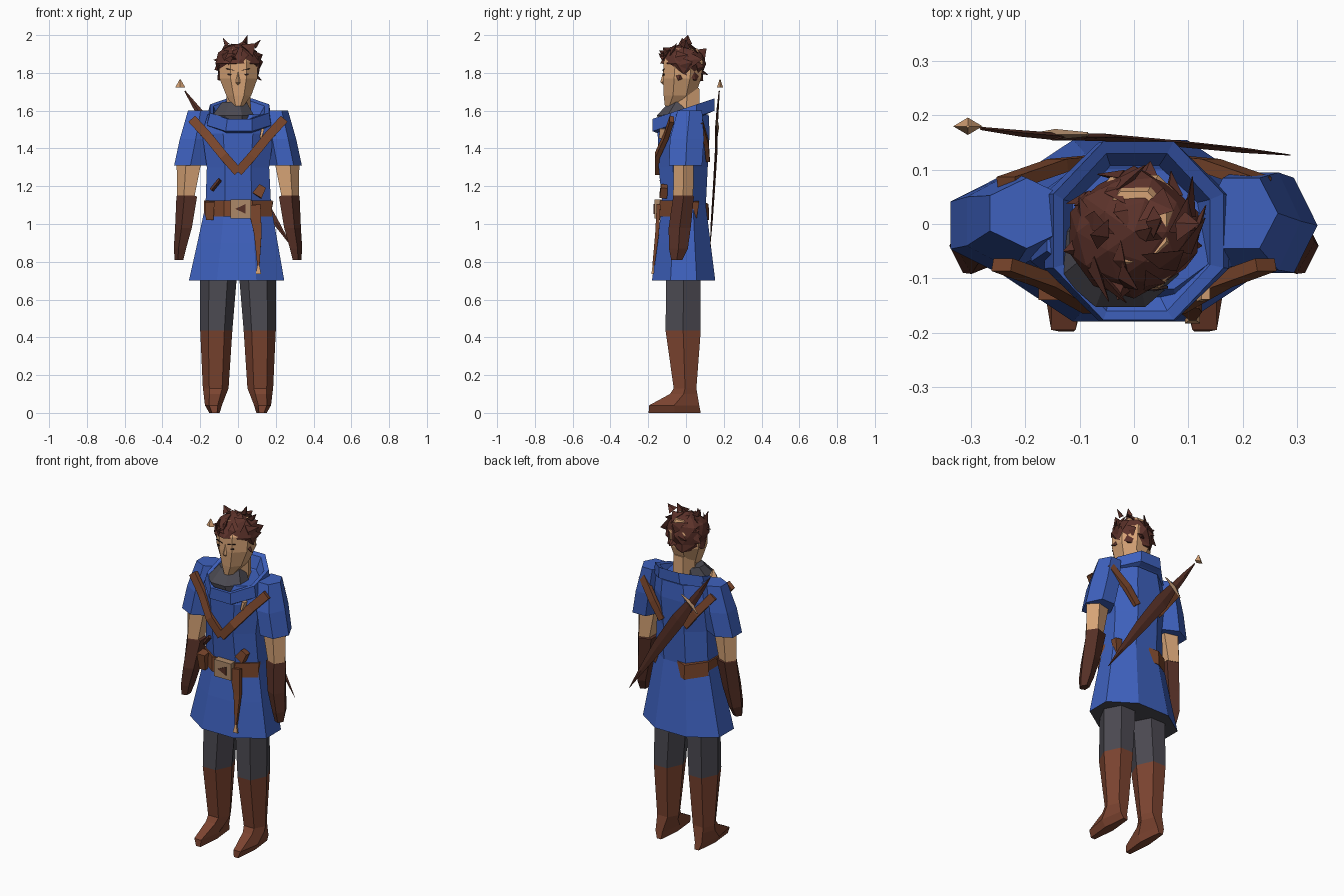
import bpy, bmesh, math, random
from mathutils import Vector as V

random.seed(11)


def material(name, rgb):
    m = bpy.data.materials.new(name)
    lin = [(c / 255 / 12.92) if c < 11 else ((c / 255 + 0.055) / 1.055) ** 2.4 for c in rgb]
    m.diffuse_color = (*lin, 1)
    return m


BLUE = material("blue cloth", (62, 97, 190))
GREY = material("grey cloth", (76, 74, 82))
SKIN = material("skin", (214, 163, 118))
BOOT = material("boot leather", (124, 68, 48))
GLOVE = material("dark leather", (86, 48, 38))
STRAP = material("strap leather", (122, 70, 44))
HAIR = material("brown hair", (92, 50, 42))
BUCKLE = material("buckle tan", (172, 136, 104))
INK = material("dark features", (40, 26, 24))


def finish(name, bm, mats):
    bmesh.ops.remove_doubles(bm, verts=bm.verts, dist=0.0005)
    bmesh.ops.recalc_face_normals(bm, faces=bm.faces)
    me = bpy.data.meshes.new(name)
    bm.to_mesh(me)
    bm.free()
    for m in mats:
        me.materials.append(m)
    ob = bpy.data.objects.new(name, me)
    bpy.context.collection.objects.link(ob)
    return ob


def skin_rings(bm, rings, seg=None):
    """Bridge equal-sized rings of points and cap both ends."""
    vs = [[bm.verts.new(p) for p in r] for r in rings]
    n = len(vs[0])
    for k in range(len(vs) - 1):
        for i in range(n):
            j = (i + 1) % n
            f = bm.faces.new((vs[k][i], vs[k][j], vs[k + 1][j], vs[k + 1][i]))
            f.material_index = seg[k] if seg else 0
    for r, s in ((vs[0], 0), (vs[-1], -1)):
        bm.faces.new(r).material_index = seg[s] if seg else 0


def loft(name, rings, n, mats, seg=None, phase=0.5, side=1):
    """Horizontal rings: (z, x0, x1, y0, y1[, tilt])."""
    ang = [(i + phase) * math.tau / n for i in range(n)]
    mc, ms = max(map(math.cos, ang)), max(map(math.sin, ang))
    pts = []
    for z, x0, x1, y0, y1, *t in rings:
        ring = []
        for a in ang:
            x = (x0 + x1) / 2 + (x1 - x0) / 2 * math.cos(a) / mc
            y = (y0 + y1) / 2 + (y1 - y0) / 2 * math.sin(a) / ms
            ring.append((x * side, y, z + (t[0] * y if t else 0)))
        pts.append(ring)
    bm = bmesh.new()
    skin_rings(bm, pts, seg)
    return finish(name, bm, mats)


def tube(bm, path, flat=(0, 1, 0), square=False):
    """Flattened bar through (point, half_width, half_thickness) stations."""
    pts = []
    for i, (p, w, t) in enumerate(path):
        d = V(path[min(i + 1, len(path) - 1)][0]) - V(path[max(i - 1, 0)][0])
        s = d.cross(V(flat)).normalized()
        u = s.cross(d).normalized()
        p = V(p)
        if square:
            pts.append([p + s * w + u * t, p - s * w + u * t, p - s * w - u * t, p + s * w - u * t])
        else:
            pts.append([p + s * w, p + u * t, p - s * w, p - u * t])
    skin_rings(bm, pts)


def bar(name, path, mat, square=False):
    bm = bmesh.new()
    tube(bm, path, square=square)
    return finish(name, bm, [mat])


# Tunic with a flared skirt, grey underside
tunic = loft("tunic", [(0.70, -.26, .245, -.18, .155), (0.90, -.215, .21, -.155, .13),
                       (1.10, -.172, .175, -.125, .105), (1.30, -.165, .165, -.145, .115),
                       (1.48, -.19, .19, -.15, .125), (1.58, -.16, .17, -.12, .12)], 8, [BLUE, GREY])
for p in tunic.data.polygons:
    if p.normal.z < -0.9:
        p.material_index = 1

# Cowl tilted forward with a grey undershirt rising inside it
loft("cowl", [(1.53, -.14, .15, -.12, .12, .5), (1.55, -.165, .175, -.178, .15, .33),
              (1.615, -.148, .165, -.177, .152, .33), (1.61, -.13, .14, -.16, .13, .33),
              (1.54, -.10, .10, -.12, .10, .2)], 8, [BLUE])
loft("undershirt", [(1.50, -.12, .09, -.14, .06), (1.575, -.135, .085, -.153, .04),
                    (1.645, -.085, .045, -.09, .03)], 8, [GREY])

for s, tag in ((-1, "left"), (1, "right")):
    # Sleeves, bare elbows and gloves
    loft(tag + "_sleeve", [(1.31, .165, .338, -.09, .085), (1.45, .14, .308, -.085, .095),
                           (1.60, .13, .265, -.045, .085)], 6, [BLUE], None, .25 - s * .25, s)
    loft(tag + "_arm", [(1.33, .18, .325, -.065, .04), (1.15, .22, .322, -.068, .038),
                        (1.145, .205, .326, -.068, .042), (0.98, .235, .333, -.092, .025),
                        (0.87, .268, .34, -.09, .01), (0.81, .285, .335, -.078, -.02)],
         5, [SKIN, GLOVE], [0, 1, 1, 1, 1], 0, s)
    # Trouser leg running into a boot with a turned-out foot
    loft(tag + "_leg", [(0.76, .003, .202, -.105, .078), (0.435, .03, .20, -.108, .078),
                        (0.13, .05, .186, -.065, .055), (0.10, .062, .182, -.085, .06),
                        (0.04, .085, .175, -.195, .07), (0.0, .097, .152, -.198, .078)],
         6, [GREY, BOOT], [0, 1, 1, 1, 1], 0, s)
    # Crossing shoulder straps, front and back
    bar(tag + "_front_strap", [((s * .243, -.075, 1.555), .024, .012), ((s * .16, -.105, 1.465), .024, .012),
                               ((s * .075, -.153, 1.36), .024, .012), ((0, -.153, 1.275), .024, .012)],
        STRAP, True)
    bar(tag + "_back_strap", [((s * .235, .075, 1.545), .022, .012), ((s * .14, .108, 1.43), .022, .012),
                              ((s * .075, .116, 1.34), .02, .01)], STRAP, True)
bar("strap_clasp", [((.12, -.125, 1.455), .005, .018), ((.132, -.125, 1.505), .008, .014)], SKIN, True)

# Belt sinking into the tunic at the right of the back, buckle, hanging end
belt = loft("belt", [(1.04, -.178, .18, -.143, .122), (1.125, -.18, .182, -.138, .12)], 8, [STRAP])
for v in belt.data.vertices:
    if v.co.y > 0 and v.co.x > 0:
        v.co.y *= .7
        v.co.x *= .85
    elif v.co.y > 0.1:
        v.co.z -= .02
bar("buckle", [((.015, -.148, 1.03), .055, .02), ((.015, -.148, 1.13), .055, .02)], BUCKLE, True)
bar("buckle_hole", [((.04, -.169, 1.08), .026, .003), ((-.012, -.169, 1.08), .001, .003)], GLOVE, True)
bar("belt_end", [((.085, -.145, 1.10), .035, .01), ((.105, -.153, 0.95), .02, .01),
                 ((.108, -.172, 0.78), .006, .006)], STRAP, True)
bar("belt_tip", [((.108, -.172, 0.79), .004, .004), ((.108, -.177, 0.735), .014, .006)], SKIN, True)
bar("belt_pouch", [((.10, -.12, 1.15), .028, .02), ((.13, -.115, 1.20), .02, .018)], STRAP, True)
bar("belt_toggle", [((-.14, -.115, 1.18), .012, .015), ((-.095, -.13, 1.235), .012, .01)], GLOVE)
bar("side_pouch", [((-.15, -.10, 1.025), .02, .025), ((-.15, -.11, 1.12), .026, .03)], STRAP, True)
bar("hip_pouch", [((.155, .045, 1.035), .014, .012), ((.165, .05, 1.12), .022, .02)], STRAP, True)

# Neck and head
loft("neck", [(1.55, -.065, .07, -.07, .075), (1.72, -.06, .065, -.06, .07)], 6, [SKIN], None, 0)
loft("head", [(1.625, -.03, .03, -.112, -.03), (1.68, -.062, .07, -.118, .05),
              (1.77, -.098, .103, -.122, .08), (1.86, -.10, .105, -.118, .09),
              (1.93, -.06, .06, -.07, .06)], 8, [SKIN])
bar("nose", [((0, -.114, 1.81), .005, .006), ((0, -.124, 1.75), .012, .012),
             ((0, -.114, 1.735), .005, .004)], SKIN)
for s, tag in ((-1, "left"), (1, "right")):
    bar(tag + "_eye", [((s * .036, -.121, 1.79), .005, .003), ((s * .054, -.117, 1.792), .004, .003)], INK, True)
    bar(tag + "_brow", [((s * .018, -.121, 1.813), .002, .003), ((s * .062, -.116, 1.822), .002, .003)], INK, True)

# Hair cap, cut higher over the face and full at the back
C, R = V((0, -.015, 1.85)), V((.12, .116, .105))
bm = bmesh.new()
bmesh.ops.create_icosphere(bm, subdivisions=2, radius=1)
for v in bm.verts:
    flat = math.hypot(v.co.x, v.co.y)
    if v.co.z < 0 and flat > .5:
        v.co.xy = v.co.xy * max(1, .93 / flat)
    v.co = C + v.co * R * random.uniform(.92, 1.06)
    floor = 1.84 if v.co.y < -.06 else 1.795 if v.co.y < -.025 else 1.73
    v.co.z = max(v.co.z, floor + random.uniform(0, .012))


def lock(d, out, sweep, w):
    base = C + d * R * 0.9
    tip = C + d * R * out + sweep
    tip.z = min(tip.z, 1.985)
    tube(bm, [(base, w, .012), (tip, .001, .001)], d)


# Broad tousled locks, with a few standing on the crown
for i in range(26):
    a = i * 2.4 + random.uniform(-.5, .5)
    h = 1 - 1.3 * (i + .5) / 26
    d = V((math.cos(a) * math.sqrt(1 - h * h), math.sin(a) * math.sqrt(1 - h * h), h))
    if d.y < -.3 and d.z < .15:
        continue
    turn = random.choice((-1, 1, 1)) * random.uniform(.03, .075)
    lock(d, random.uniform(1.0, 1.14), V((-d.y * turn, d.x * turn, random.uniform(-.02, .03))),
         random.uniform(.03, .05))
for x, y, z in ((-.08, -.02, 1.985), (.05, .01, 2.0), (.12, .0, 1.975), (-.03, -.14, 1.885), (.03, .115, 1.79),
                (-.13, -.05, 1.87), (.125, -.04, 1.76)):
    d = V((x, y + .015, z - 1.85))
    tube(bm, [(C + d * .72, .03, .015), ((x, y, z), .001, .001)], (-d.y, d.x, .3))
finish("hair", bm, [HAIR])

# Sheathed sword slung diagonally across the back
bar("sheath", [((-.15, .160, 1.52), .024, .006), ((-.06, .160, 1.39), .042, .007),
               ((.08, .148, 1.19), .034, .006), ((.20, .136, 1.01), .016, .005),
               ((.288, .127, .875), .001, .001)], GLOVE)
bar("sword_grip", [((-.14, .161, 1.50), .026, .007), ((-.21, .167, 1.60), .018, .006),
                   ((-.282, .176, 1.705), .003, .003)], GLOVE)
bar("sword_guard", [((-.19, .163, 1.46), .004, .004), ((-.145, .165, 1.51), .016, .01),
                    ((-.085, .165, 1.55), .004, .004)], BUCKLE)
bar("pommel", [((-.306, .18, 1.765), .003, .003), ((-.306, .18, 1.722), .027, .016)], SKIN)
